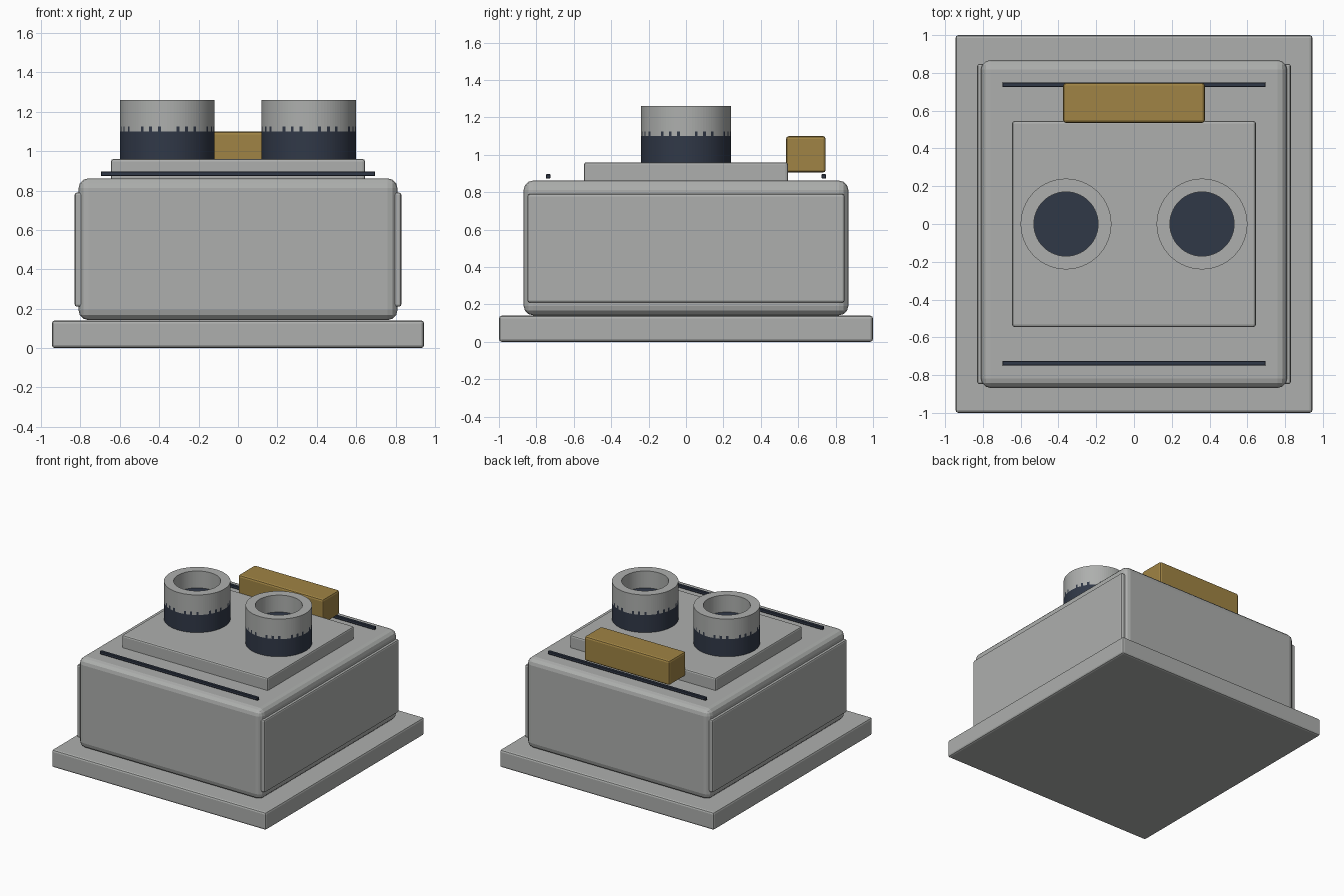
import bpy, bmesh, math

cube = bpy.data.objects.get("Cube")
if cube:
    bpy.data.objects.remove(cube, do_unlink=True)


def material(name, rgb):
    m = bpy.data.materials.new(name)
    m.use_nodes = True
    col = (*rgb, 1)
    m.diffuse_color = col
    m.node_tree.nodes["Principled BSDF"].inputs["Base Color"].default_value = col
    return m


GREY = material("grey_metal", (0.42, 0.43, 0.42))
DARK = material("dark_steel", (0.03, 0.04, 0.064))
BRASS = material("brass", (0.35, 0.23, 0.058))


def add_object(name, bm, mats):
    bmesh.ops.recalc_face_normals(bm, faces=bm.faces)
    mesh = bpy.data.meshes.new(name)
    bm.to_mesh(mesh)
    bm.free()
    for m in mats:
        mesh.materials.append(m)
    ob = bpy.data.objects.new(name, mesh)
    bpy.context.collection.objects.link(ob)
    return ob


def box(name, lo, hi, mat, bevel=0.0, segments=2):
    bm = bmesh.new()
    bmesh.ops.create_cube(bm, size=1)
    for v in bm.verts:
        v.co = [(a + b) / 2 + c * (b - a) for a, b, c in zip(lo, hi, v.co)]
    ob = add_object(name, bm, [mat])
    if bevel:
        mod = ob.modifiers.new("rounded_edges", "BEVEL")
        mod.width = bevel
        mod.segments = segments
    return ob


def collar(name, cx, sides=96):
    """Turned collar: dark lower drum, grey upper ring, tick marks at the joint."""
    profile = [(0.24, 0.96), (0.24, 1.10), (0.24, 1.125),
               (0.24, 1.26), (0.17, 1.26), (0.17, 1.125)]
    bm = bmesh.new()
    rings = []
    for r, z in profile:
        angles = [math.tau * i / sides for i in range(sides)]
        rings.append([bm.verts.new((cx + r * math.cos(a), r * math.sin(a), z))
                      for a in angles])
    for level, (low, high) in enumerate(zip(rings, rings[1:])):
        for i in range(sides):
            j = (i + 1) % sides
            f = bm.faces.new((low[i], low[j], high[j], high[i]))
            tick = level == 1 and i % 3 == 0 and i % 12 != 0
            f.material_index = int(level == 0 or tick)
    for ring in (rings[0], rings[-1]):
        bm.faces.new(ring).material_index = 1
    return add_object(name, bm, [GREY, DARK])


# Housing
box("base_plate", (-0.945, -1, 0), (0.945, 1, 0.14), GREY, 0.015)
box("main_body", (-0.81, -0.868, 0.142), (0.81, 0.868, 0.862), GREY, 0.05, 3)
box("top_plate", (-0.645, -0.545, 0.85), (0.645, 0.545, 0.96), GREY, 0.012)

# Side panels and collars
for side, s in (("left", 1), ("right", -1)):
    x = sorted((s * 0.78, s * 0.83))
    box(side + "_side_panel", (x[0], -0.848, 0.21), (x[1], 0.848, 0.79), GREY, 0.012)
    collar(side + "_collar", s * 0.36)

# Thin rails along the front and back edges
for end, y in (("front", -0.737), ("back", 0.737)):
    box(end + "_rail", (-0.697, y - 0.012, 0.873), (0.697, y + 0.012, 0.896), DARK, 0.003, 1)

# Brass block at the back
box("brass_block", (-0.375, 0.535, 0.905), (0.375, 0.747, 1.10), BRASS, 0.015)
